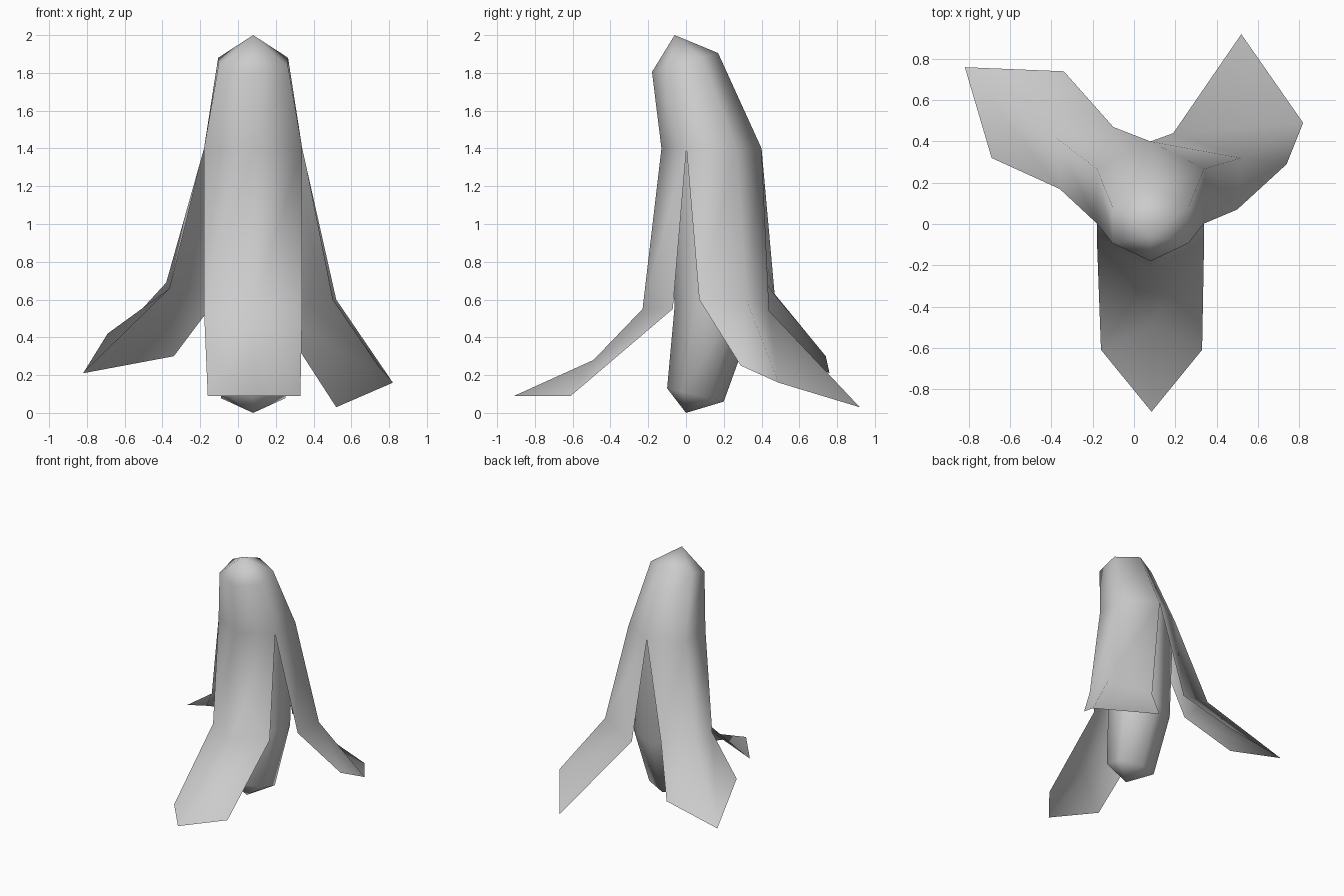
import bpy, bmesh
from math import sin, cos, radians

if "Cube" in bpy.data.objects:
    bpy.data.objects.remove(bpy.data.objects["Cube"])

CX = 0.08  # body axis offset


def ring(bm, cy, z, rx, ry, tilt=0.0):
    """Six-sided ring, first vertex at the front; tilt raises the back."""
    out = []
    for i in range(6):
        a = radians(-90 + 60 * i)
        x, y = rx * cos(a) / cos(radians(30)), ry * sin(a)
        out.append(bm.verts.new((CX + x, cy + y, z + tilt * sin(a))))
    return out


def bridge(bm, upper, lower, closed=True):
    n = len(upper)
    for i in range(n if closed else n - 1):
        j = (i + 1) % n
        bm.faces.new((lower[i], lower[j], upper[j], upper[i]))


def cap(bm, loop, point):
    tip = bm.verts.new(point)
    for i in range(6):
        bm.faces.new((loop[i], loop[(i + 1) % 6], tip))


def finish(bm, name):
    me = bpy.data.meshes.new(name)
    bm.to_mesh(me)
    bm.free()
    for p in me.polygons:
        p.use_smooth = True
    ob = bpy.data.objects.new(name, me)
    bpy.context.collection.objects.link(ob)
    return ob


# Peel: closed top that splits into three hanging flaps
bm = bmesh.new()
crown = ring(bm, -0.005, 1.855, 0.185, 0.175, 0.05)
split = ring(bm, 0.135, 1.4, 0.26, 0.265)
cap(bm, crown, (CX, -0.06, 2.0))
bridge(bm, crown, split)

# Each flap: bend row and end row (edge, middle, edge), optional pointed tip
flaps = {
    0: ([(-.18, -.07, .55), (.08, -.23, .55), (.34, -.07, .55)],
        [(-.16, -.61, .09), (.085, -.49, .28), (.33, -.61, .09)],
        (.085, -.91, .09)),
    2: ([(.50, .07, .60), (.52, .32, .60), (.19, .44, .54)],
        [(.74, .29, .25), (.82, .49, .16), (.52, .92, .03)], None),
    4: ([(-.10, .47, .62), (-.38, .42, .69), (-.36, .17, .66)],
        [(-.34, .74, .30), (-.82, .76, .21), (-.69, .32, .42)], None),
}
for mid, (bend, end, tip) in flaps.items():
    top = [split[(mid + k) % 6] for k in (-1, 0, 1)]
    rows = [top] + [[bm.verts.new(p) for p in row] for row in (bend, end)]
    for upper, lower in zip(rows, rows[1:]):
        bridge(bm, upper, lower, closed=False)
    if tip:
        t = bm.verts.new(tip)
        a, b, c = rows[-1]
        bm.faces.new((a, t, b))
        bm.faces.new((t, c, b))
finish(bm, "peel")

# Inner fruit hanging below the peel
bm = bmesh.new()
loops = [ring(bm, 0.135, 1.4, 0.25, 0.255),
         ring(bm, 0.155, 0.55, 0.215, 0.215, -0.02),
         ring(bm, 0.05, 0.095, 0.17, 0.15, -0.035)]
for upper, lower in zip(loops, loops[1:]):
    bridge(bm, upper, lower)
cap(bm, loops[-1], (CX, 0.0, 0.0))
bmesh.ops.recalc_face_normals(bm, faces=bm.faces)
finish(bm, "fruit")
